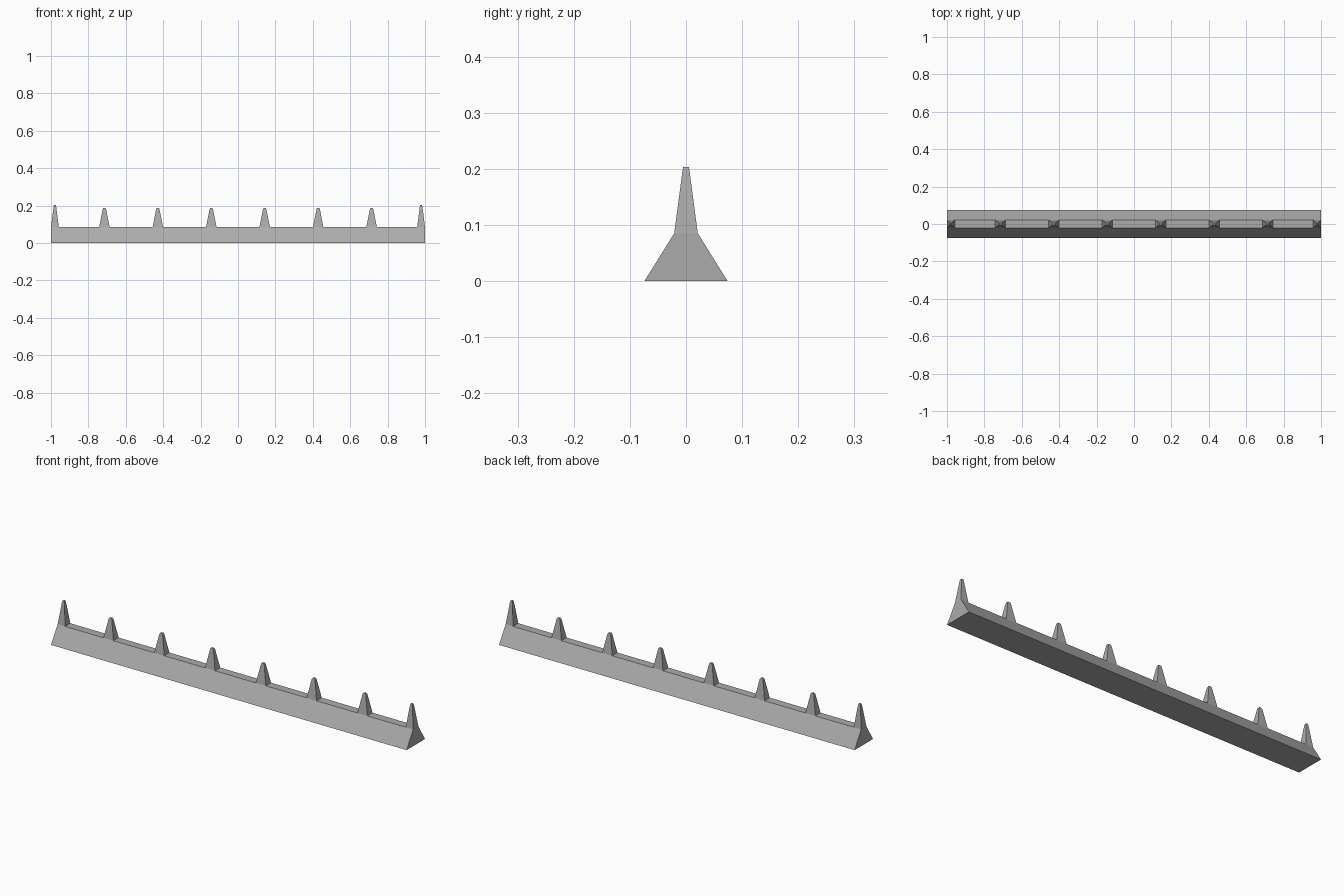
import bpy

if "Cube" in bpy.data.objects:
    bpy.data.objects.remove(bpy.data.objects["Cube"])

# Dark grey finish shared by every part
grey = bpy.data.materials.new("dark_grey")
grey.diffuse_color = (0.41, 0.41, 0.41, 1)
grey.use_nodes = True
grey.node_tree.nodes["Principled BSDF"].inputs["Base Color"].default_value = grey.diffuse_color


def loft(name, x, sections):
    """Stack of rectangles (half_x, half_y, z), capped at both ends."""
    verts, faces = [], []
    for hx, hy, z in sections:
        verts += [(x - hx, -hy, z), (x + hx, -hy, z), (x + hx, hy, z), (x - hx, hy, z)]
    for s in range(len(sections) - 1):
        a = 4 * s
        for i in range(4):
            j = (i + 1) % 4
            faces.append((a + i, a + j, a + 4 + j, a + 4 + i))
    n = len(verts)
    faces += [(3, 2, 1, 0), (n - 4, n - 3, n - 2, n - 1)]
    mesh = bpy.data.meshes.new(name)
    mesh.from_pydata(verts, [], faces)
    mesh.materials.append(grey)
    obj = bpy.data.objects.new(name, mesh)
    bpy.context.collection.objects.link(obj)
    return obj


# Long sloped rail
loft("base_rail", 0, [(1.0, 0.074, 0), (1.0, 0.021, 0.085)])

# Inner spikes, evenly spaced
for i in range(6):
    x = (i - 2.5) * 2 / 7
    loft(f"inner_spike_{i + 1}", x,
         [(0.028, 0.021, 0.085), (0.009, 0.0065, 0.181), (0.006, 0.005, 0.186)])

# Taller, narrower spikes at both ends
for side, label in ((-1, "left"), (1, "right")):
    loft(f"end_spike_{label}", side * 0.979,
         [(0.021, 0.021, 0.085), (0.0065, 0.006, 0.198), (0.004, 0.005, 0.203)])
